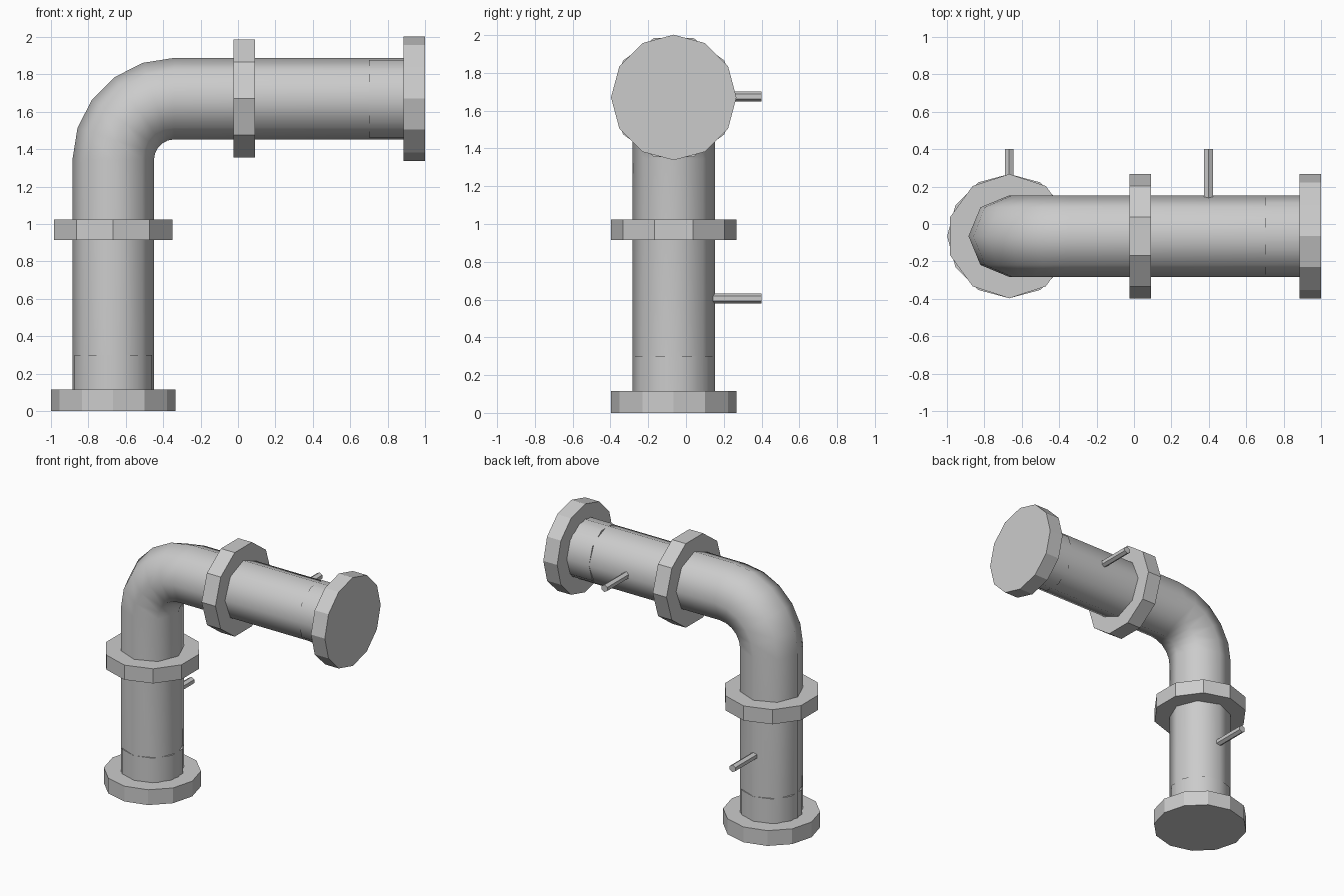
import bpy, bmesh
from math import sin, cos, pi, radians
from mathutils import Matrix, Vector

if "Cube" in bpy.data.objects:
    bpy.data.objects.remove(bpy.data.objects["Cube"])

AX, AY, AZ = -0.667, -0.065, 1.67   # pipe axis: vertical leg x, common y, horizontal leg z
R_PIPE, R_BORE, R_FLANGE = 0.218, 0.195, 0.332


def ring(bm, n, r, z):
    # ring of verts around local z, first vertex on +y
    return [bm.verts.new((r * sin(2 * pi * i / n), r * cos(2 * pi * i / n), z)) for i in range(n)]


def skin(bm, a, b):
    n = len(a)
    return [bm.faces.new((a[i], a[(i + 1) % n], b[(i + 1) % n], b[i])) for i in range(n)]


def finish(name, bm, matrix=Matrix(), smooth=False):
    bmesh.ops.recalc_face_normals(bm, faces=bm.faces[:])
    me = bpy.data.meshes.new(name)
    bm.to_mesh(me)
    bm.free()
    ob = bpy.data.objects.new(name, me)
    bpy.context.collection.objects.link(ob)
    ob.matrix_world = matrix
    if smooth:
        bpy.ops.object.select_all(action='DESELECT')
        ob.select_set(True)
        bpy.context.view_layer.objects.active = ob
        bpy.ops.object.shade_smooth_by_angle(angle=radians(50))
    return ob


def prism(name, n, r, z0, z1, matrix, smooth=False):
    bm = bmesh.new()
    a, b = ring(bm, n, r, z0), ring(bm, n, r, z1)
    skin(bm, a, b)
    bm.faces.new(a)
    bm.faces.new(b)
    return finish(name, bm, matrix, smooth)


def end_flange(name, matrix):
    # twelve-sided flange with a ten-sided blind bore
    bm = bmesh.new()
    outer, back = ring(bm, 12, R_FLANGE, 0), ring(bm, 12, R_FLANGE, 0.115)
    mouth, floor = ring(bm, 10, R_BORE, 0), ring(bm, 10, R_BORE, 0.295)
    skin(bm, outer, back)
    bm.faces.new(back)
    bore = skin(bm, mouth, floor)
    bore.append(bm.faces.new(floor))
    bm.edges.ensure_lookup_table()
    loops = [bm.edges.get((l[i], l[(i + 1) % len(l)])) for l in (outer, mouth) for i in range(len(l))]
    bmesh.ops.bridge_loops(bm, edges=loops)
    # the back face must be open around the bore
    bm.faces.remove(next(f for f in bm.faces if len(f.verts) == 12))
    collar = ring(bm, 12, R_BORE + 0.005, 0.115)
    skin(bm, back, collar)
    ob = finish(name, bm, matrix)
    # only the bore walls are smooth
    for p in ob.data.polygons:
        c = p.center
        p.use_smooth = 0.1 < c.z < 0.2 and c.xy.length < R_BORE
    return ob


# Pipe: octagonal tube swept through a five-step elbow
BEND, CX, CZ = 0.325, AX + 0.325, AZ - 0.325
path = [(Vector((AX, AY, 0.03)), 0)]
for k in range(6):
    t = k * pi / 10
    path.append((Vector((CX - BEND * cos(t), AY, CZ + BEND * sin(t))), t))
path.append((Vector((0.97, AY, AZ)), pi / 2))
bm = bmesh.new()
rings = []
for p, t in path:
    loop = ring(bm, 8, R_PIPE, 0)
    bmesh.ops.transform(bm, matrix=Matrix.Translation(p) @ Matrix.Rotation(t, 4, 'Y'), verts=loop)
    rings.append(loop)
for a, b in zip(rings, rings[1:]):
    skin(bm, a, b)
finish("elbow_pipe", bm, smooth=True)

# Both legs: local z runs from the open end into the pipe
legs = {
    "lower": (Matrix.Translation((AX, AY, 0)), 0.915, 1.025, (AX, 0.605)),
    "side": (Matrix.Translation((1, AY, AZ)) @ Matrix.Rotation(-pi / 2, 4, 'Y'), 0.91, 1.025, (0.398, 1.675)),
}
for name, (m, z0, z1, (rx, rz)) in legs.items():
    end_flange(name + "_end_flange", m)
    # sleeve around the bore, open at the flange
    bm = bmesh.new()
    a, b = ring(bm, 10, R_PIPE, 0.05), ring(bm, 10, R_PIPE, 0.3)
    skin(bm, a, b)
    bm.faces.new(b)
    finish(name + "_sleeve", bm, m, True)
    prism(name + "_middle_flange", 10, R_FLANGE, z0, z1, m)
    # hexagonal rod pointing to the back
    rod = Matrix.Translation((rx, 0, rz)) @ Matrix.Rotation(-pi / 2, 4, 'X')
    prism(name + "_rod", 6, 0.027, 0.1, 0.4, rod)
